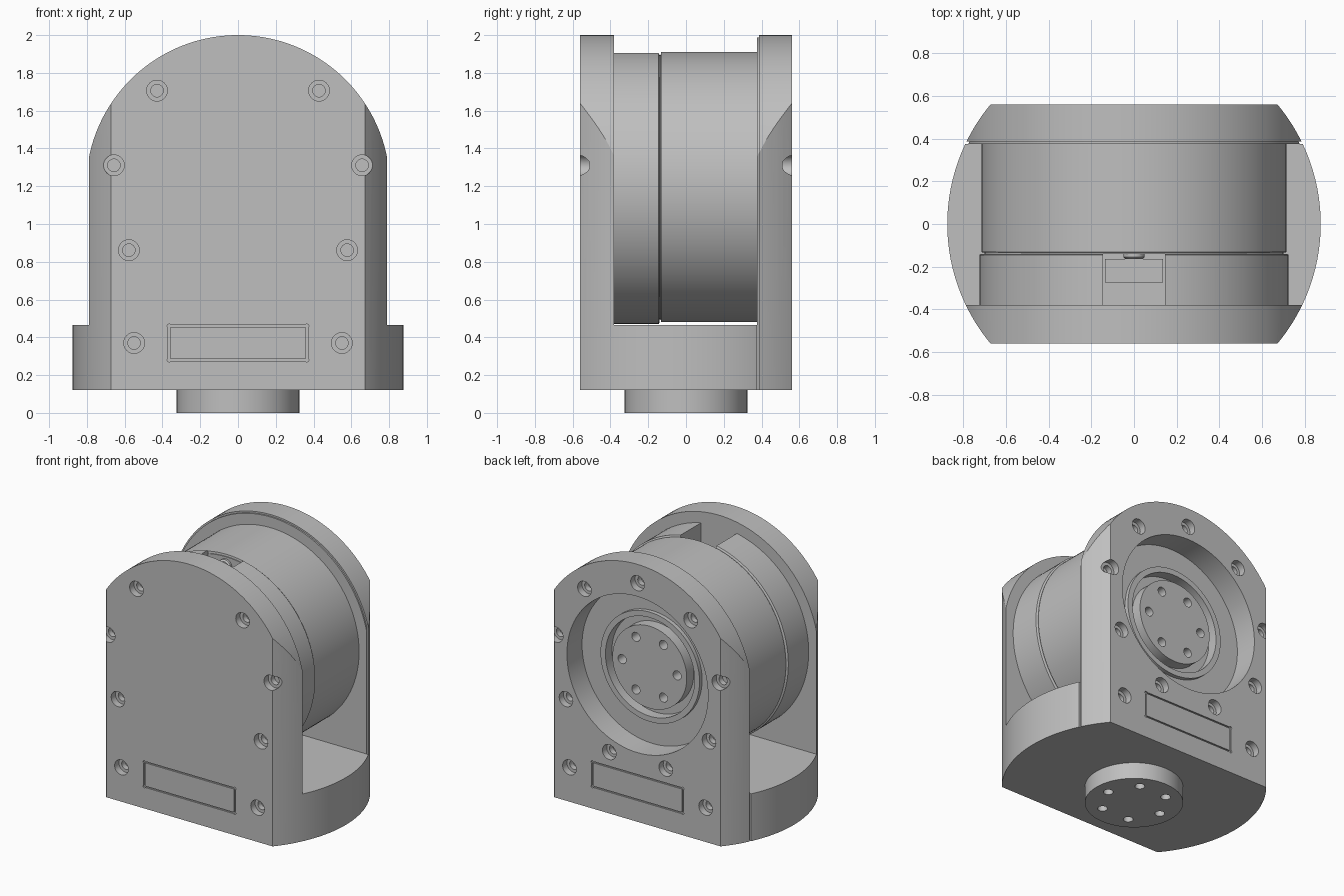
import bpy, bmesh
from math import cos, sin, pi, radians, sqrt
from mathutils import Vector

cube = bpy.data.objects.get("Cube")
if cube:
    bpy.data.objects.remove(cube, do_unlink=True)

grey = bpy.data.materials.new("machined_grey")
grey.use_nodes = True
COLOUR = (0.52, 0.52, 0.52, 1)
grey.diffuse_color = COLOUR
grey.node_tree.nodes["Principled BSDF"].inputs["Base Color"].default_value = COLOUR

AXIS_Z = 1.195      # height of the drum axis
ARC_R = 0.805       # rounded top of the side plates
BODY_R = 0.875      # vertical cylinder bounding the whole yoke
PLATE_BOTTOM = 0.12


def finish(name, bm):
    bmesh.ops.remove_doubles(bm, verts=bm.verts, dist=1e-5)
    bmesh.ops.recalc_face_normals(bm, faces=bm.faces)
    mesh = bpy.data.meshes.new(name)
    bm.to_mesh(mesh)
    bm.free()
    mesh.materials.append(grey)
    obj = bpy.data.objects.new(name, mesh)
    bpy.context.collection.objects.link(obj)
    return obj


def lathe(name, profile, centre, axis="y", segments=96):
    """Closed solid from (radius, distance along axis) points, capped at both ends."""
    bm = bmesh.new()
    rings = []
    for r, t in profile:
        ring = []
        for i in range(segments):
            a = 2 * pi * i / segments
            u, v = r * cos(a), r * sin(a)
            offset = (u, t, v) if axis == "y" else (u, v, t)
            ring.append(bm.verts.new(Vector(centre) + Vector(offset)))
        rings.append(ring)
    for lower, upper in zip(rings, rings[1:]):
        for i in range(segments):
            j = (i + 1) % segments
            bm.faces.new((lower[i], lower[j], upper[j], upper[i]))
    bm.faces.new(rings[0])
    bm.faces.new(rings[-1])
    return finish(name, bm)


def box(name, low, high):
    bm = bmesh.new()
    bmesh.ops.create_cube(bm, size=1)
    low, high = Vector(low), Vector(high)
    for v in bm.verts:
        v.co = (low + high) / 2 + v.co * (high - low)
    return finish(name, bm)


def arch(name, y0, y1, inset=0.0):
    """Upright slab with a rounded top."""
    half, r = 0.8 - inset, ARC_R - inset
    end = sqrt(r * r - half * half)
    start = radians(90) - abs(pi / 2 - Vector((half, end)).angle_signed(Vector((1, 0))))
    bm = bmesh.new()
    points = [(half, PLATE_BOTTOM)]
    steps = 72
    for i in range(steps + 1):
        a = start + (pi - 2 * start) * i / steps
        points.append((r * cos(a), AXIS_Z + r * sin(a)))
    points.append((-half, PLATE_BOTTOM))
    face = bm.faces.new([bm.verts.new((x, y0, z)) for x, z in points])
    extruded = bmesh.ops.extrude_face_region(bm, geom=[face])["geom"]
    bmesh.ops.translate(bm, vec=(0, y1 - y0, 0),
                        verts=[v for v in extruded if isinstance(v, bmesh.types.BMVert)])
    return finish(name, bm)


def boolean(target, cutter, operation="DIFFERENCE"):
    mod = target.modifiers.new("cut", "BOOLEAN")
    mod.object, mod.operation, mod.solver = cutter, operation, "EXACT"
    bpy.context.view_layer.objects.active = target
    bpy.ops.object.modifier_apply(modifier=mod.name)
    bpy.data.objects.remove(cutter, do_unlink=True)


def bound(target, radius=BODY_R):
    boolean(target, lathe("cutter", [(radius, 0), (radius, 2.2)], (0, 0, 0), "z", 160),
            "INTERSECT")


def screw_hole(plate, x, z, side):
    """Counterbored hole sunk into the outer face of a plate."""
    profile = [(0.055, 0.02), (0.055, -0.05), (0.033, -0.05), (0.033, -0.09)]
    boolean(plate, lathe("cutter", [(r, side * t) for r, t in profile],
                         (x, side * 0.56, z), "y", 32))


def label_groove(plate, side):
    """Thin engraved rectangle with a dot at each corner."""
    x, z0, z1, w = 0.365, 0.28, 0.46, 0.005
    y0, y1 = sorted((side * 0.55, side * 0.6))
    for z in (z0, z1):
        boolean(plate, box("cutter", (-x, y0, z - w), (x, y1, z + w)))
    for sx in (-x, x):
        boolean(plate, box("cutter", (sx - w, y0, z0), (sx + w, y1, z1)))
        for z in (z0, z1):
            boolean(plate, lathe("cutter", [(0.01, y0), (0.01, y1)], (sx, 0, z), "y", 16))


# Side plates of the yoke
front_plate = arch("front_plate", -0.56, -0.38)
back_plate = arch("back_plate", 0.387, 0.56)
for plate, side, angles in ((front_plate, -1, (50, 10, -30)),
                            (back_plate, 1, (50, 10, -30, -70))):
    bound(plate)
    for s in (-1, 1):
        for deg in angles:
            a = radians(deg)
            screw_hole(plate, s * 0.667 * cos(a), AXIS_Z + 0.667 * sin(a), side)
        screw_hole(plate, s * 0.55, 0.37, side)
    label_groove(plate, side)
screw_hole(back_plate, 0, AXIS_Z + 0.667, 1)
boolean(back_plate, lathe("cutter", [(0.57, 0.3), (0.57, 0.6)], (0, 0, AXIS_Z)))

# Thin inset layer behind the back plate, leaving a shadow gap
back_gasket = arch("back_gasket", 0.376, 0.387, 0.012)
bound(back_gasket, BODY_R - 0.012)
boolean(back_gasket, lathe("cutter", [(0.57, 0.3), (0.57, 0.6)], (0, 0, AXIS_Z)))

# Base block joining the plates
base = box("base", (-1, -0.38, PLATE_BOTTOM), (1, 0.376, 0.465))
bound(base)

# Mounting flange and rear output hub share a six-hole pattern
mounting_flange = lathe("mounting_flange", [(0.325, 0), (0.325, 0.13)], (0, 0, 0), "z")
front_drum = lathe("front_drum", [(0.725, -0.39), (0.725, -0.145), (0.715, -0.14)],
                   (0, 0, AXIS_Z), segments=128)
rear_drum = lathe("rear_drum",
                  [(0.70, -0.14), (0.70, -0.134), (0.715, -0.132), (0.715, 0.385),
                   (0.40, 0.385), (0.40, 0.415), (0.36, 0.415), (0.36, 0.34),
                   (0.30, 0.34), (0.30, 0.42)], (0, 0, AXIS_Z), segments=128)
for i in range(6):
    u, v = 0.222 * cos(i * pi / 3), 0.222 * sin(i * pi / 3)
    boolean(mounting_flange, lathe("cutter", [(0.033, -0.1), (0.033, 0.08)],
                                   (u, v, 0), "z", 24))
    boolean(rear_drum, lathe("cutter", [(0.033, 0.34), (0.033, 0.5)],
                             (u, 0, AXIS_Z + v), "y", 24))

# Slot in the top of the front drum, with connector and knob
boolean(front_drum, box("cutter", (-0.145, -0.38, 1.75), (0.145, -0.1, 2.1)))
connector = box("connector", (-0.135, -0.275, 1.74), (0.135, -0.165, 1.77))
knob = lathe("knob", [(0.05, -0.13), (0.05, -0.155), (0.04, -0.165)],
             (0, 0, 1.83), "y", 32)

# Smooth the round surfaces while keeping edges crisp
for obj in bpy.context.view_layer.objects:
    obj.select_set(obj.type == "MESH")
bpy.context.view_layer.objects.active = base
bpy.ops.object.shade_smooth_by_angle(angle=radians(25))
